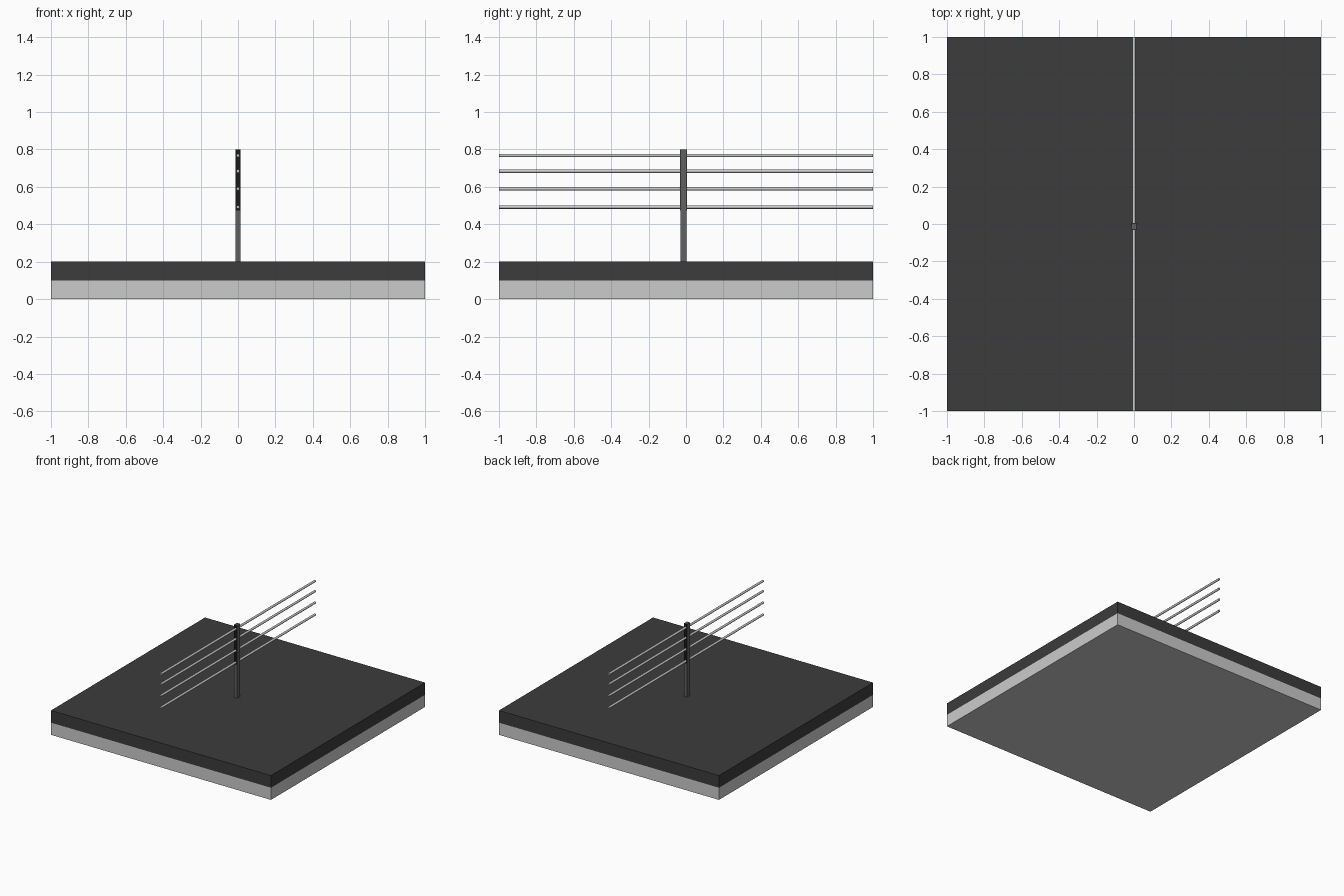
import bpy
import math

if "Cube" in bpy.data.objects:
    bpy.data.objects.remove(bpy.data.objects["Cube"])


def material(name, value):
    mat = bpy.data.materials.new(name)
    mat.diffuse_color = (value, value, value, 1)
    mat.use_nodes = True
    mat.node_tree.nodes["Principled BSDF"].inputs["Base Color"].default_value = mat.diffuse_color
    return mat


def box(name, low, high, mat=None):
    centre = [(a + b) / 2 for a, b in zip(low, high)]
    bpy.ops.mesh.primitive_cube_add(size=1, location=centre)
    ob = bpy.context.object
    ob.name = name
    ob.scale = [b - a for a, b in zip(low, high)]
    bpy.ops.object.transform_apply(location=False, rotation=False, scale=True)
    if mat:
        ob.data.materials.append(mat)
    return ob


dark = material("dark_ground", 0.045)
steel = material("dark_steel", 0.12)
black = material("black", 0.01)

# Two stacked ground slabs
box("lower_slab", (-1, -1, 0), (1, 1, 0.1))
box("upper_slab", (-1, -1, 0.1), (1, 1, 0.2), dark)

# Fence post with black strips on its front and back where the wires pass
X, Y0, Y1 = 0.0135, -0.03, 0.004
box("post", (-X, Y0, 0.2), (X, Y1, 0.8), steel)
box("front_strip", (-X, Y0 - 0.001, 0.475), (X, Y0, 0.8), black)
box("back_strip", (-X, Y1, 0.475), (X, Y1 + 0.001, 0.8), black)

# Four wires running the full depth
for i, z in enumerate((0.492, 0.59, 0.684, 0.768)):
    bpy.ops.mesh.primitive_cylinder_add(vertices=16, radius=0.009, depth=2,
                                        location=(0, 0, z),
                                        rotation=(math.pi / 2, 0, 0))
    wire = bpy.context.object
    wire.name = f"wire_{i + 1}"
    bpy.ops.object.shade_smooth_by_angle(angle=math.radians(40))
